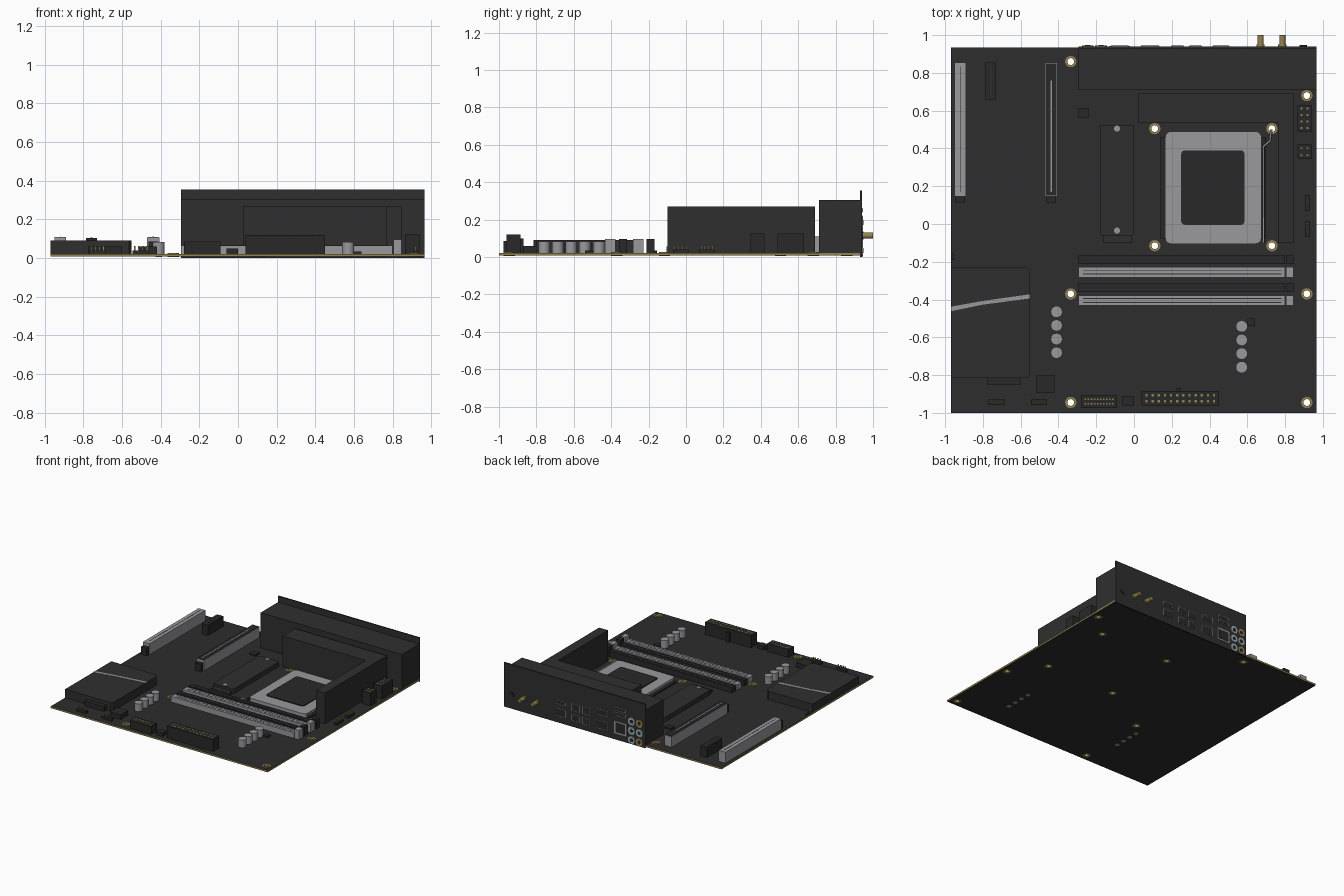
import bpy, bmesh, math
from mathutils import Matrix, Vector

cube = bpy.data.objects.get("Cube")
if cube:
    bpy.data.objects.remove(cube, do_unlink=True)


def material(name, r, g, b):
    m = bpy.data.materials.new(name)
    m.use_nodes = True
    m.diffuse_color = (r, g, b, 1)
    m.node_tree.nodes["Principled BSDF"].inputs["Base Color"].default_value = (r, g, b, 1)
    return m


BOARD = material("board black", .026, .026, .026)
DARK = material("dark plastic", .022, .022, .022)
METAL = material("dark metal", .028, .028, .028)
STEEL = material("steel grey", .32, .32, .34)
GOLD = material("gold", .3, .23, .08)
PALE = material("pale jack", .33, .4, .43)
TOP = .022  # upper surface of the board


def finish(name, bm, mat, smooth=False):
    bmesh.ops.recalc_face_normals(bm, faces=bm.faces)
    mesh = bpy.data.meshes.new(name)
    bm.to_mesh(mesh)
    bm.free()
    mesh.materials.append(mat)
    ob = bpy.data.objects.new(name, mesh)
    bpy.context.collection.objects.link(ob)
    if smooth:
        bpy.ops.object.select_all(action="DESELECT")
        ob.select_set(True)
        bpy.context.view_layer.objects.active = ob
        bpy.ops.object.shade_smooth_by_angle()
    return ob


def add_box(bm, x0, x1, y0, y1, z0, z1):
    m = Matrix.Translation(((x0 + x1) / 2, (y0 + y1) / 2, (z0 + z1) / 2))
    bmesh.ops.create_cube(bm, size=1, matrix=m @ Matrix.Diagonal((x1 - x0, y1 - y0, z1 - z0, 1)))


def box(name, x0, x1, y0, y1, z1, mat, z0=TOP, corner=0):
    bm = bmesh.new()
    add_box(bm, x0, x1, y0, y1, z0, z1)
    if corner:
        edges = [e for e in bm.edges if abs(e.verts[0].co.z - e.verts[1].co.z) > 1e-5]
        bmesh.ops.bevel(bm, geom=edges, offset=corner, segments=3, affect="EDGES", profile=.5)
    return finish(name, bm, mat)


def prism(name, points, z0, z1, mat):
    bm = bmesh.new()
    face = bm.faces.new([bm.verts.new((x, y, z0)) for x, y in points])
    side = bmesh.ops.extrude_face_region(bm, geom=[face])
    verts = [g for g in side["geom"] if isinstance(g, bmesh.types.BMVert)]
    bmesh.ops.translate(bm, verts=verts, vec=(0, 0, z1 - z0))
    return finish(name, bm, mat)


def lathe(name, profile, place, mat, axis="Z", steps=20, closed=False):
    """Spin (radius, height) points around an axis at the given place."""
    bm = bmesh.new()
    verts = [bm.verts.new((r, 0, h)) for r, h in profile]
    edges = [bm.edges.new(p) for p in zip(verts, verts[1:])]
    if closed:
        edges.append(bm.edges.new((verts[-1], verts[0])))
    bmesh.ops.spin(bm, geom=verts + edges, cent=(0, 0, 0), axis=(0, 0, 1),
                   angle=math.tau, steps=steps, use_duplicate=False)
    bmesh.ops.remove_doubles(bm, verts=bm.verts, dist=1e-5)
    turn = Matrix.Rotation(-math.pi / 2, 4, "X") if axis == "Y" else Matrix.Identity(4)
    bmesh.ops.transform(bm, matrix=Matrix.Translation(place) @ turn, verts=bm.verts)
    return finish(name, bm, mat, True)


def cylinder(name, r, place, h, mat, axis="Z"):
    return lathe(name, [(0, 0), (r, 0), (r, h), (0, h)], place, mat, axis)


def pins(name, x0, x1, y0, y1, nx, ny, z, size=.006):
    bm = bmesh.new()
    for i in range(nx):
        for j in range(ny):
            x = x0 + (x1 - x0) * (i + .5) / nx
            y = y0 + (y1 - y0) * (j + .5) / ny
            add_box(bm, x - size, x + size, y - size, y + size, TOP, z)
    finish(name, bm, GOLD)


# Board with drilled holes, gold edge and plated rings
board = box("board", -.97, .965, -1, .935, TOP, BOARD, .008)
holes = [(-.335, .86), (.915, .68)] + [(x, y) for x in (-.335, .915) for y in (-.37, -.945)]
holes += [(x, y) for x in (.11, .73) for y in (-.115, .505)]
bm = bmesh.new()
for x, y in holes:
    bmesh.ops.create_cone(bm, cap_ends=True, segments=20, radius1=.02, radius2=.02, depth=.2,
                          matrix=Matrix.Translation((x, y, 0)))
cutter = finish("hole_cutter", bm, GOLD)
cutter.hide_render = True
cut = board.modifiers.new("holes", "BOOLEAN")
cut.operation, cut.object, cut.solver = "DIFFERENCE", cutter, "EXACT"
bpy.context.view_layer.objects.active = board
bpy.ops.object.modifier_apply(modifier="holes")
bpy.data.objects.remove(cutter, do_unlink=True)
board.data.materials.clear()
board.data.materials.append(BOARD)
board.data.materials.append(GOLD)
for f in board.data.polygons:
    f.material_index = int(abs(f.normal.z) < .5)
for x, y in holes:
    lathe("hole_ring", [(.018, .006), (.03, .006), (.03, .026), (.018, .026)], (x, y, 0), GOLD, closed=True)

# Rear cover and port shield
box("rear_cover", -.295, .965, .71, .93, .305, METAL)
box("port_shield", -.295, .965, .93, .94, .355, METAL, 0)

# Power heatsink: back arm and side arm
prism("power_heatsink", [(.025, .69), (.845, .69), (.845, -.1), (.765, -.1), (.765, .534), (.025, .534)],
      TOP, .27, METAL)

# Rear ports: pale rims with dark mouths
ports = [(.46, .165, .09, .03), (.46, .085, .09, .06), (.325, .16, .07, .055), (.325, .075, .07, .05),
         (.23, .16, .07, .055), (.23, .075, .07, .05), (.085, .185, .1, .045), (.085, .085, .1, .065),
         (-.075, .25, .1, .025), (-.075, .21, .1, .025), (-.075, .1, .11, .1)]
for x, z, w, h in ports:
    edge = .012 if h > .09 else .003
    box("port_rim", x - w / 2, x + w / 2, .935, .943, z + h / 2, STEEL, z - h / 2)
    box("port_mouth", x - w / 2 + edge, x + w / 2 - edge, .935, .945, z + h / 2 - edge, DARK, z - h / 2 + edge)
for i, z in enumerate((.035, .11, .185)):
    for x, mat in ((-.175, PALE), (-.245, PALE if i == 1 else GOLD)):
        cylinder("audio_jack", .031, (x, .935, z), .011, mat, "Y")
        cylinder("audio_jack_hole", .014, (x, .935, z), .013, DARK, "Y")
for x in (.67, .785):
    cylinder("antenna_base", .022, (x, .935, .115), .015, GOLD, "Y")
    cylinder("antenna_post", .016, (x, .935, .115), .065, GOLD, "Y")
cylinder("rear_button", .02, (.895, .935, .115), .012, DARK, "Y")

# Expansion slots
box("outer_slot", -.95, -.89, .145, .855, .11, STEEL)
box("outer_slot_groove", -.922, -.918, .17, .835, .111, DARK)
box("short_slot", -.785, -.73, .66, .855, .105, DARK)
box("short_slot_groove", -.762, -.753, .68, .835, .106, BOARD)
box("main_slot_shell", -.47, -.405, .145, .855, .106, STEEL)
box("main_slot_core", -.465, -.41, .15, .85, .11, DARK)
box("main_slot_groove", -.441, -.434, .17, .76, .111, STEEL)
for x in (-.92, -.4375):
    box("slot_clip", x - .025, x + .025, .115, .145, .085, DARK)

# Memory slots, alternating dark and steel, with latches
for y, w, mat in ((-.19, .045, DARK), (-.255, .055, STEEL), (-.337, .045, DARK), (-.405, .055, STEEL)):
    box("memory_slot", -.295, .8, y - w / 2, y + w / 2, .066, mat)
    for side in (-1, 1):
        box("memory_groove_line", -.27, .78, y + side * .01 - .002, y + side * .01 + .002, .067, BOARD)
    box("memory_latch", .805, .845, y - w / 2, y + w / 2, .096, mat)

# Processor socket: frame, open centre, cover and lever
frame = box("socket_frame", .165, .675, -.105, .49, .055, STEEL, corner=.03)
box("socket_cover", .25, .585, -.005, .39, .062, DARK, corner=.02)
box("socket_base", .14, .7, -.08, .46, .035, DARK)
curve = bpy.data.curves.new("socket_lever", "CURVE")
curve.dimensions, curve.bevel_depth, curve.bevel_resolution = "3D", .006, 2
path = [(.685, -.1), (.685, .41), (.72, .44), (.727, .5)]
line = curve.splines.new("POLY")
line.points.add(len(path) - 1)
for p, (x, y) in zip(line.points, path):
    p.co = (x, y, .05, 1)
curve.materials.append(STEEL)
bpy.context.collection.objects.link(bpy.data.objects.new("socket_lever", curve))

# Drive heatsink with screws
box("drive_heatsink", -.18, .0, -.06, .525, .06, METAL, corner=.008)
box("drive_heatsink_foot", -.165, -.01, -.1, -.06, .04, METAL)
for y in (-.035, .505):
    cylinder("drive_screw", .016, (-.09, y, .05), .014, STEEL)

# Chipset heatsink with a slanted bright stripe
prism("chipset_heatsink", [(-.97, -.227), (-.575, -.227), (-.55, -.25), (-.55, -.8), (-.565, -.815), (-.97, -.815)],
      TOP, .09, METAL)
prism("chipset_stripe", [(-.97, -.462), (-.8, -.427), (-.55, -.394), (-.55, -.372), (-.8, -.407), (-.97, -.438)],
      .088, .092, STEEL)
box("chipset_port", -.775, -.6, -.85, -.815, .06, DARK)
box("edge_switch", -.97, -.955, -.19, -.155, .035, DARK)

# Capacitors in two rows, with pads reaching through the board
for x, start in ((-.41, -.465), (.57, -.542)):
    for i in range(4):
        y = start - i * .072
        cylinder("capacitor", .031, (x, y, TOP), .062, STEEL)
        cylinder("capacitor_pad", .018, (x, y, .007), .01, STEEL)

# Power connectors and headers
box("main_power", .04, .45, -.96, -.885, .12, DARK)
box("main_power_tab", .225, .25, -.885, -.868, .1, DARK)
pins("main_power_pins", .05, .44, -.955, -.89, 12, 2, .121)
for y0, y1, n in ((.49, .63, 4), (.345, .42, 2)):
    box("processor_power", .865, .94, y0, y1, .125, DARK)
    pins("processor_power_pins", .87, .935, y0, y1, 2, n, .126, .005)
box("panel_header", -.28, -.09, -.975, -.905, .085, DARK)
pins("panel_header_pins", -.265, -.105, -.965, -.915, 10, 2, .086, .004)
box("small_header", -.06, 0, -.96, -.91, .05, DARK)
for x in (-.77, -.545):
    box("front_fan_header", x, x + .085, -.957, -.93, .04, DARK)
    pins("front_fan_pins", x, x + .085, -.955, -.937, 4, 1, .062, .004)
for y in (-.07, .07):
    box("side_fan_header", .905, .932, y, y + .083, .04, DARK)
    pins("side_fan_pins", .91, .928, y, y + .083, 1, 4, .062, .004)

# Loose chips
box("square_chip", -.515, -.42, -.895, -.8, .06, DARK)
box("small_chip", .6, .64, -.54, -.5, .035, DARK)
box("rear_chip", -.295, -.24, .565, .615, .035, DARK)
